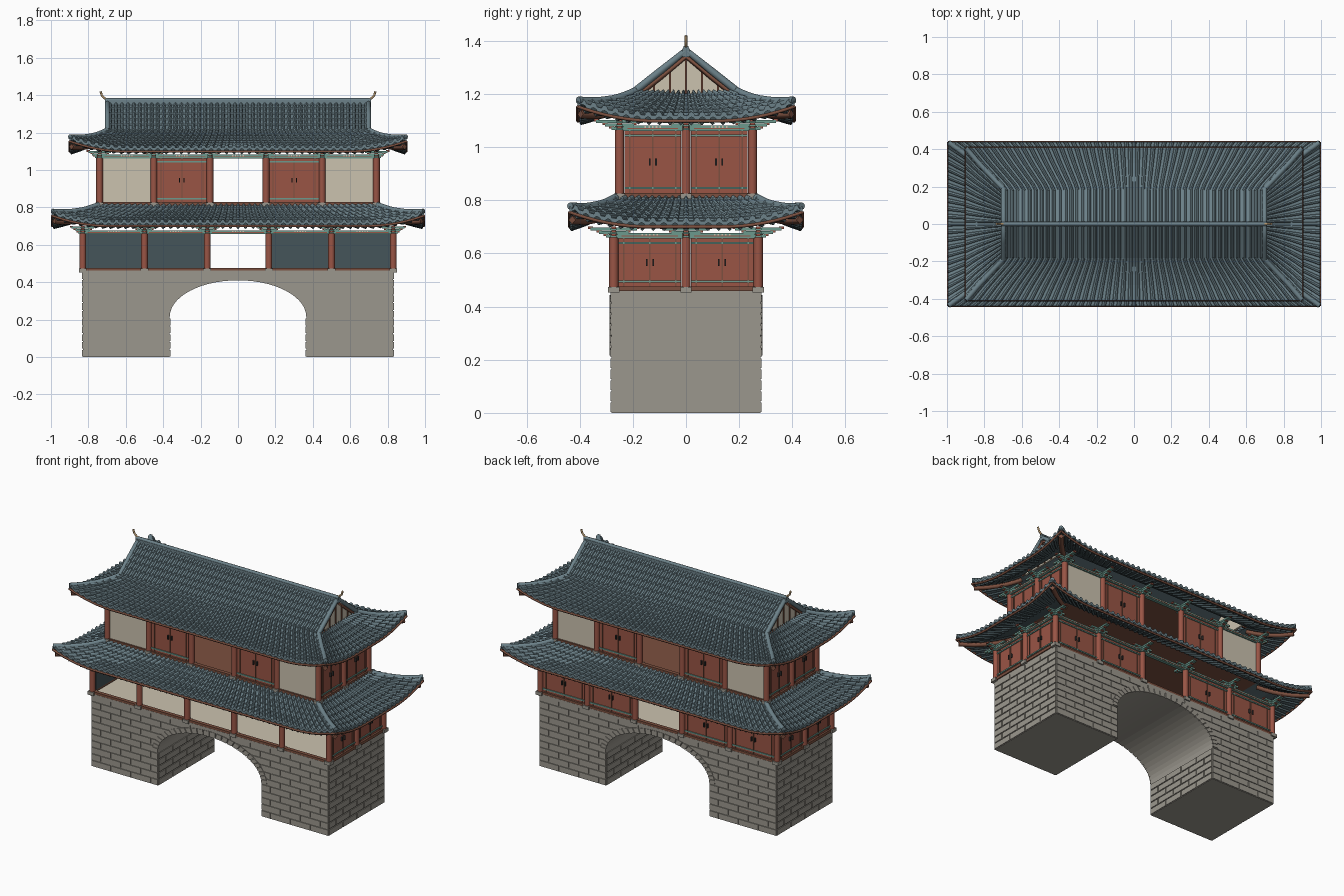
import bpy, math
from math import cos, sin, pi

if "Cube" in bpy.data.objects:
    bpy.data.objects.remove(bpy.data.objects["Cube"])

COL = dict(slate=(.15, .22, .25), under=(.06, .09, .10), red=(.32, .09, .06), teal=(.15, .32, .27),
           cream=(.60, .54, .43), stone=(.33, .31, .27), brown=(.20, .08, .05), dark=(.03, .03, .03), tan=(.45, .30, .15))
MATS = {}
for k, c in COL.items():
    MATS[k] = bpy.data.materials.new(k)
    MATS[k].diffuse_color = (*c, 1)

def finish(name, data, mat):
    ob = bpy.data.objects.new(name, data)
    bpy.context.collection.objects.link(ob)
    data.materials.append(MATS[mat])
    return ob

def mesh(name, verts, faces, mat):
    me = bpy.data.meshes.new(name)
    me.from_pydata(verts, [], faces)
    return finish(name, me, mat)

def tube(name, paths, r, mat, res=0):
    cu = bpy.data.curves.new(name, 'CURVE')
    cu.dimensions, cu.bevel_depth, cu.bevel_resolution, cu.use_fill_caps = '3D', r, res, True
    for p in paths:
        s = cu.splines.new('POLY')
        s.points.add(len(p) - 1)
        for pt, co in zip(s.points, p):
            pt.co = (*co, 1)
    return finish(name, cu, mat)

def place(side, a, d, z):
    """along-wall a, outward distance d; side 0 front, 1 right, 2 back, 3 left"""
    return [(a, -d, z), (d, a, z), (-a, d, z), (-d, -a, z)][side]

PARTS = {}
CUBE = ((3, 2, 1, 0), (4, 5, 6, 7), (0, 1, 5, 4), (1, 2, 6, 5), (2, 3, 7, 6), (3, 0, 4, 7))
def box(part, mat, p, q):
    vs, fs, _ = PARTS.setdefault(part, ([], [], mat))
    lo, hi = [min(i) for i in zip(p, q)], [max(i) for i in zip(p, q)]
    n = len(vs)
    vs += [(x, y, z) for z in (lo[2], hi[2]) for x, y in
           ((lo[0], lo[1]), (hi[0], lo[1]), (hi[0], hi[1]), (lo[0], hi[1]))]
    fs += [[n + i for i in f] for f in CUBE]

def wbox(part, mat, side, a0, a1, d0, d1, z0, z1):
    box(part, mat, place(side, a0, d0, z0), place(side, a1, d1, z1))

def prism(name, prof, y0, y1, mat):
    n = len(prof)
    vs = [(x, y, z) for y in (y0, y1) for x, z in prof]
    fs = [list(range(n)), list(range(2 * n - 1, n - 1, -1))]
    fs += [(i, i + n, (i + 1) % n + n, (i + 1) % n) for i in range(n)]
    return mesh(name, vs, [f[::-1] for f in fs], mat)

# ---- stone base with arched passage (profiles run clockwise, flipped in prism if needed)
SPR = .215
def ellipse(a, b, n=28):
    return [(a * cos(pi * i / n), SPR + b * sin(pi * i / n)) for i in range(n + 1)]
inner, outer = ellipse(.365, .195), ellipse(.402, .228)
base = [(-.83, 0), (-.365, 0)] + inner[::-1] + [(.365, 0), (.83, 0), (.83, .457), (-.83, .457)]
prism('stone_base', base[::-1], -.28, .28, 'stone')

def bricks(part, side, lo, hi, d, rows, bl=.14, ch=.0415, g=.003):
    for r in range(rows):
        a = lo - (r % 2) * bl / 2
        while a < hi - .01:
            a0, a1 = max(a, lo), min(a + bl, hi)
            if a1 - a0 > .02:
                wbox(part, 'stone', side, a0 + g, a1 - g, d - .004, d + .005, r * ch + g, (r + 1) * ch - g)
            a += bl
for s in (0, 2):
    bricks('face_stones', s, -.833, .833, .28, 11)
for s in (1, 3):
    bricks('end_stones', s, -.28, .28, .83, 11)
    bricks('passage_stones', s, -.28, .28, -.365, 5)
cut = [(-.366, -.1), (-.366, SPR)] + outer[::-1] + [(.366, SPR), (.366, -.1)]
cutter = prism('arch_cutter', cut, -.4, .4, 'stone')
cutter.hide_render = True
cutter.hide_set(True)
# arch ring stones
vs, fs = [], []
for y in (-.288, .276):
    for i in range(28):
        mix = lambda p, q, t: [p[k] + (q[k] - p[k]) * t for k in (0, 1)]
        ring = [mix(c[i], c[i + 1], t) for c, t in ((inner, .06), (outer, .06), (outer, .94), (inner, .94))]
        n = len(vs)
        vs += [(x, yy, z) for yy in (y + .012, y) for x, z in ring]
        fs += [[n + k for k in f] for f in CUBE]
mesh('arch_ring', vs, fs, 'stone')

# ---- storeys: columns, beams, brackets, bays
def door(side, a0, a1, d, z0, z1):
    m, w = (a0 + a1) / 2, .006
    wbox('door_panels', 'red', side, a0, a1, d - .008, d, z0, z1)
    wbox('door_linings', 'under', side, a0, a1, d - .013, d - .008, z0, z1)
    for e in (a0 + .02, m, a1 - .02):
        wbox('door_stiles', 'brown', side, e - w / 2, e + w / 2, d, d + .005, z0, z1)
    for z in (z0 + .018, z1 - .018):
        wbox('door_rails', 'teal', side, a0, a1, d, d + .006, z - .004, z + .004)
    for e in (-.012, .012):
        zm = (z0 + z1) / 2
        wbox('door_handles', 'dark', side, m + e - .003, m + e + .003, d, d + .01, zm - .013, zm + .013)

def storey(tag, xs, ys, z0, z1, kinds):
    xs, ys = sorted(xs + [-x for x in xs]), [-ys, 0, ys]
    X, Y = xs[-1], ys[-1]
    pts = [(x, y) for x in xs for y in (-Y, Y)] + [(-X, 0), (X, 0)]
    tube(tag + '_columns', [[(x, y, z0), (x, y, z1 + .02)] for x, y in pts], .018, 'red', 3)
    for x, y in pts:
        box(tag + '_column_bases', 'stone', (x - .021, y - .021, z0 - .015), (x + .021, y + .021, z0 + .006))
        # stepped bracket set
        for i, (rx, ry) in enumerate(((.025, .03), (.04, .055), (.06, .088))):
            z = z1 + .003 + i * .013
            box(tag + '_brackets', 'teal', (x - rx, y - .012, z), (x + rx, y + .012, z + .011))
            box(tag + '_brackets', 'teal', (x - .012, y - ry, z), (x + .012, y + ry, z + .011))
            for e in (-1, 1):
                for bx, by in ((x + e * rx, y), (x, y + e * ry)):
                    box(tag + '_bracket_blocks', 'red', (bx - .009, by - .009, z + .006), (bx + .009, by + .009, z + .015))
    for s in range(4):
        cs, d = (xs, Y) if s % 2 == 0 else (ys, X)
        wbox(tag + '_sill', 'brown', s, -cs[-1], cs[-1], d - .012, d + .012, z0 - .01, z0 + .008)
        wbox(tag + '_beam', 'teal', s, -cs[-1], cs[-1], d - .010, d + .010, z1, z1 + .02)
        wbox(tag + '_beam_band', 'red', s, -cs[-1], cs[-1], d - .012, d + .012, z1 + .007, z1 + .011)
        for i, kind in enumerate(kinds[s]):
            a0, a1 = cs[i] + .018, cs[i + 1] - .018
            for k in range(-2, 3):
                m = (a0 + a1) / 2 + k * .014
                wbox(tag + '_beam_studs', 'cream', s, m - .003, m + .003, d, d + .013, z1 + .011, z1 + .017)
            if kind == 'D':
                door(s, a0, a1, d, z0 + .008, z1)
            elif kind == 'P':
                wbox('plaster_panels', 'cream', s, a0, a1, d - .008, d + .002, z0 + .008, z1)

storey('lower', [.165, .50, .83], .272, .468, .657, ['.....', 'DD', 'DD.DD', 'DD'])
storey('upper', [.15, .45, .74], .25, .82, 1.062, ['PD.DP', 'DD', 'PD.DP', 'DD'])
box('deck', 'stone', (-.835, -.285, .445), (.835, .285, .462))
box('lower_floor', 'cream', (-.81, -.255, .455), (.81, .255, .472))
box('upper_floor', 'brown', (-.74, -.25, .80), (.74, .25, .818))
box('upper_ceiling', 'brown', (-.73, -.24, 1.068), (.73, .24, 1.078))

# ---- roofs: slopes given by stations (half width, outward distance, z), corners lifted
def surf(st, hip, u, t, h=0):
    f = min(t, .99999) * (len(st) - 1)
    i = int(f)
    w, d, z = [p + (q - p) * (f - i) for p, q in zip(st[i], st[i + 1])]
    r = max(0, (d - hip) / (st[-1][1] - hip)) ** 1.5
    near = max(0, 1 - w * (1 - abs(u)) / .30)
    return w * u, d, z + .055 * r * near ** 2 + h

RIB = ((0, 0), (.2, 0), (.27, .65), (.5, 1), (.73, .65), (.8, 0))
def slope(tag, side, st, hip, rows):
    P = lambda u, t, h=0: place(side, *surf(st, hip, u, t, h))
    def grid(name, us, lines, mat, flip=False):
        n = len(us)
        vs = [P(u, t, h + b) for t, h in lines for u, b in us]
        fs = [(i * n + j, i * n + n + j, i * n + n + j + 1, i * n + j + 1) for i in range(len(lines) - 1) for j in range(n - 1)]
        return mesh(name, vs, [f[::-1] for f in fs] if flip else fs, mat)
    nr = round(2 * st[-1][0] / .041)
    us = [(-1 + 2 * (k + f) / nr, b * .014) for k in range(nr) for f, b in RIB] + [(1, 0)]
    lines = [(t / rows, h) for k in range(rows) for t, h in ((k, 0), (k + 1, .008))]
    grid(tag + '_tiles', us, lines + [(1, -.012)], 'slate')
    us2 = [(-1 + 2 * k / 48, 0) for k in range(49)]
    grid(tag + '_soffit', us2, [(k / 12, -.014) for k in range(13)], 'under', True)
    tube(tag + '_eave_board', [[P(u, .995, -.014) for u, _ in us2]], .007, 'brown', 1)
    t0 = 1 - 1.6 / (len(st) - 1)
    tube(tag + '_rafters', [[P(-1 + 2 * (k + .5) / nr, t0 + (.97 - t0) * i / 3, -.024) for i in range(4)]
                            for k in range(nr)], .008, 'under')

def roof(tag, front, sides, hf, hs, rf, rs):
    for s, nm in enumerate(('front', 'right', 'back', 'left')):
        slope(f'{tag}_roof_{nm}', s, *((sides, hs, rs) if s % 2 else (front, hf, rf)))
    hips = lambda h, t1: [[place(s, *surf(sides, hs, u, t1 * i / 10, h)) for i in range(11)] for s in (1, 3) for u in (-1, 1)]
    tube(tag + '_hip_ridges', hips(.010, .99), .014, 'slate', 2)
    tube(tag + '_hip_rafters', hips(-.042, .95), .016, 'brown')

low = [(.73, .25, .812), (.82, .313, .768), (.91, .377, .735), (.995, .438, .714)]
roof('lower', low, [(d, w, z) for w, d, z in low], .25, .73, 6, 6)
skirt = [(.70, .19, 1.203), (.77, .263, 1.163), (.84, .337, 1.132), (.90, .408, 1.112)]
roof('upper', [(.70, 0, 1.355), (.70, .095, 1.278)] + skirt, [(d, w, z) for w, d, z in skirt], .19, .70, 13, 6)

# ---- main ridge, gables, finials
box('main_ridge', 'slate', (-.71, -.014, 1.34), (.71, .014, 1.372))
tube('ridge_cap', [[(-.712, 0, 1.372), (.712, 0, 1.372)]], .012, 'slate', 2)
edge = lambda x, h: [[(x * e, y * .19, z + h) for y, z in ((-1, 1.203), (-.5, 1.278), (0, 1.355), (.5, 1.278), (1, 1.203))] for e in (-1, 1)]
tube('gable_ridges', edge(.698, .010), .014, 'slate', 2)
tube('barge_boards', edge(.695, -.014), .010, 'brown')
for e in (-1, 1):
    x0, x1 = e * .670, e * .682
    tri = [(-.185, 1.195), (.185, 1.195), (0, 1.342)]
    mesh('gable_panel', [(x, y, z) for x in (x0, x1) for y, z in tri],
         [(2, 1, 0), (3, 4, 5), (0, 1, 4, 3), (1, 2, 5, 4), (2, 0, 3, 5)], 'cream')
    for y in (-.12, -.06, 0, .06, .12):
        box('gable_battens', 'brown', (x1 - .002, y - .004, 1.195), (x1 + e * .006, y + .004, 1.34 - abs(y) * .8))
tube('ridge_finials', [[(e * x, 0, z) for x, z in ((.69, 1.375), (.712, 1.382), (.728, 1.398), (.735, 1.42))] for e in (-1, 1)],
     .006, 'tan', 2)

# ---- emit collected boxes; trim face stones around the arch
for part, (vs, fs, mat) in PARTS.items():
    ob = mesh(part, vs, fs, mat)
    if part == 'face_stones':
        mod = ob.modifiers.new('arch', 'BOOLEAN')
        mod.object, mod.operation, mod.solver = cutter, 'DIFFERENCE', 'EXACT'

for m in bpy.data.materials:
    if m.users and not m.is_grease_pencil:
        m.use_nodes = True
        m.node_tree.nodes["Principled BSDF"].inputs["Base Color"].default_value = m.diffuse_color
